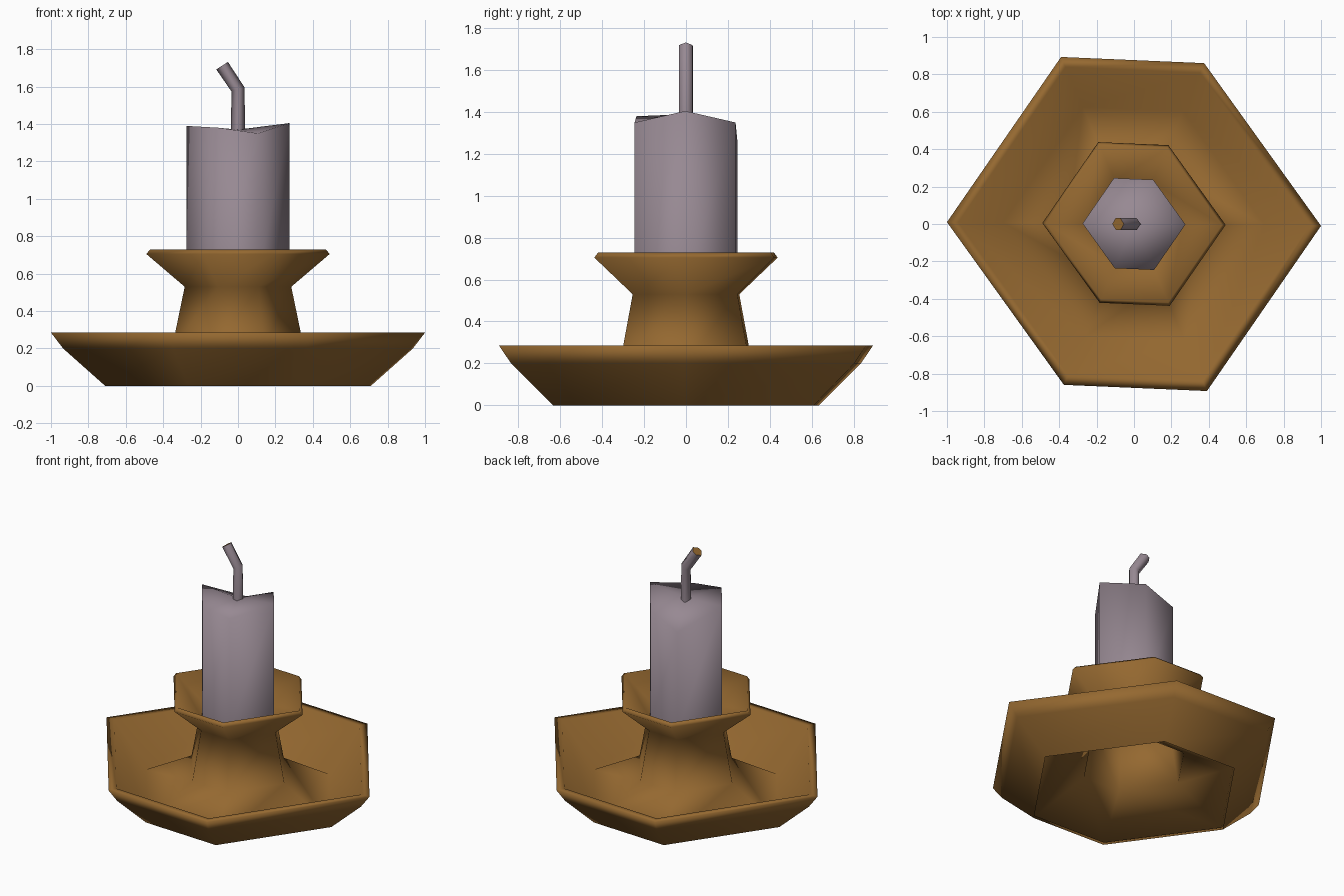
import bpy
import math
from mathutils import Matrix, Vector

cube = bpy.data.objects.get("Cube")
if cube:
    bpy.data.objects.remove(cube, do_unlink=True)


def make_material(name, rgb):
    mat = bpy.data.materials.new(name)
    mat.use_nodes = True
    color = (*rgb, 1.0)
    mat.diffuse_color = color
    mat.node_tree.nodes["Principled BSDF"].inputs["Base Color"].default_value = color
    return mat


brass = make_material("brown_brass", (0.30, 0.14, 0.03))
wax = make_material("pale_mauve_wax", (0.31, 0.25, 0.29))

# Stretched hexagon shared by every part: three corners and their opposites
half = [Vector((1, -0.01, 0)), Vector((0.375, 0.86, 0)), Vector((-0.39, 0.893, 0))]
HEX = half + [-corner for corner in half]


def hex_ring(radius, z):
    return [corner * radius + Vector((0, 0, z)) for corner in HEX]


def build(name, rings, materials, apex=None):
    """Join six-sided rings in order, closing the last with a cap or an apex."""
    verts = [v for ring in rings for v in ring]
    faces = []
    for level in range(len(rings) - 1):
        low, high = level * 6, level * 6 + 6
        for i in range(6):
            j = (i + 1) % 6
            faces.append((low + i, low + j, high + j, high + i))
    last = len(verts) - 6
    if apex:
        verts.append(Vector(apex))
        faces += [(last + i, last + (i + 1) % 6, last + 6) for i in range(6)]
    else:
        faces.append(tuple(range(last, last + 6)))
    mesh = bpy.data.meshes.new(name)
    mesh.from_pydata(verts, [], faces)
    for mat in materials:
        mesh.materials.append(mat)
    for poly in mesh.polygons:
        poly.use_smooth = True
    obj = bpy.data.objects.new(name, mesh)
    bpy.context.collection.objects.link(obj)
    return obj


# Holder: open-bottomed dish, flared stem and cup in one continuous profile
profile = [
    (0.71, 0.0), (0.935, 0.2), (1.0, 0.285), (0.94, 0.285),   # dish wall and lip
    (0.70, 0.01), (0.353, 0.2),                               # dish floor, rising to the stem
    (0.285, 0.53), (0.49, 0.705), (0.47, 0.73),               # stem and cup
    (0.26, 0.58),                                             # cup interior
]
build("candle_holder", [hex_ring(r, z) for r, z in profile], [brass])

# Candle: hexagonal body with an uneven top, melted lowest at one back corner
rim_heights = (1.405, 1.35, 1.26, 1.39, 1.38, 1.35)
rim = [Vector((c.x * 0.275, c.y * 0.275, z)) for c, z in zip(HEX, rim_heights)]
build("candle", [hex_ring(0.275, 0.58), rim], [wax], apex=(0, 0, 1.37))

# Wick: bent tube with a burnt tip
path = [((0, 0, 1.34), 0), ((0, 0, 1.585), -16), ((-0.085, 0, 1.712), -33)]
wick_rings = []
for center, tilt in path:
    turn = Matrix.Rotation(math.radians(tilt), 3, 'Y')
    wick_rings.append([turn @ (c * 0.037) + Vector(center) for c in HEX])
wick = build("wick", wick_rings, [wax, brass])
tip = wick.data.polygons[-1]
tip.material_index = 1
tip.use_smooth = False
